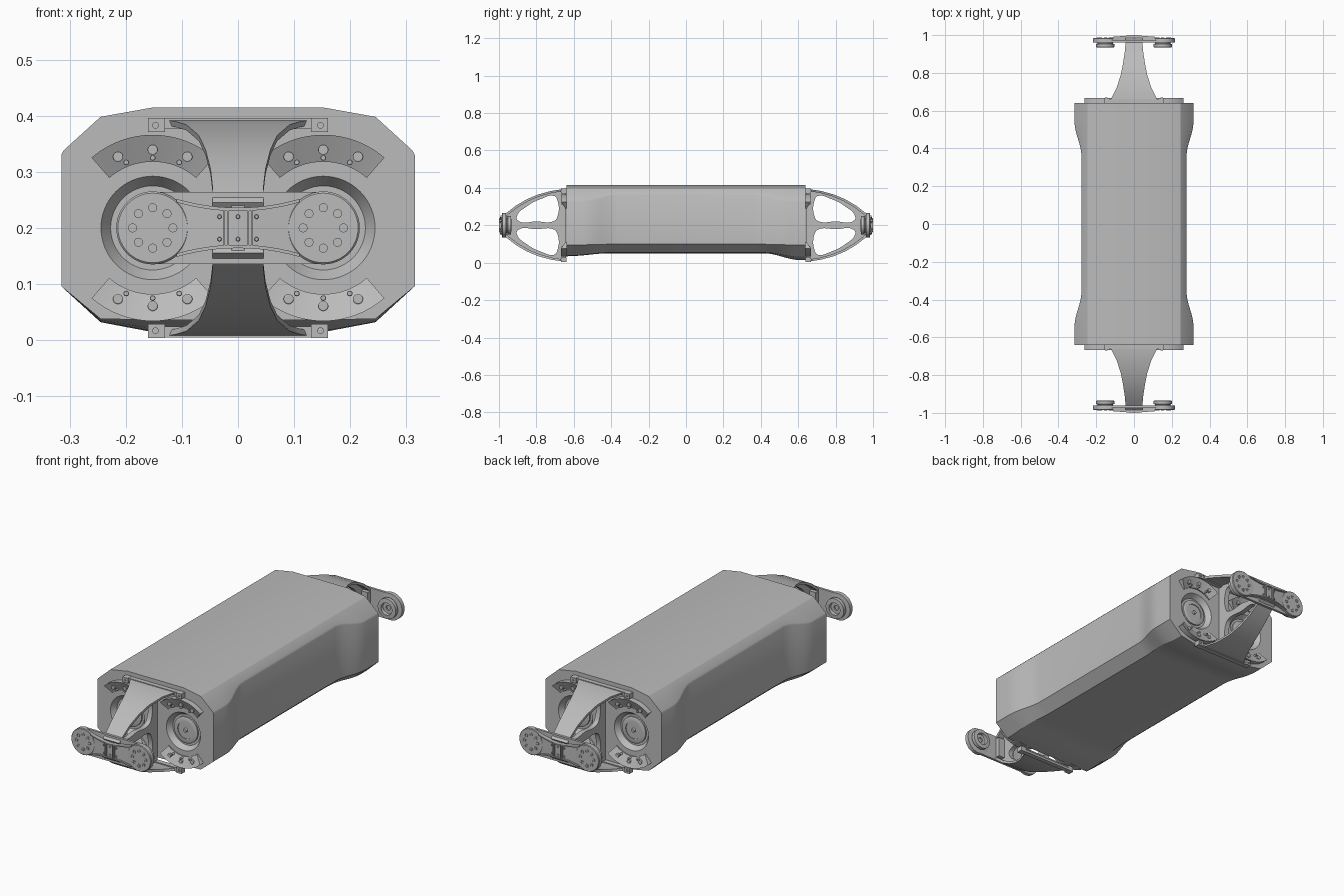
import bpy, bmesh, math
from math import sin, cos, pi, radians

cube = bpy.data.objects.get("Cube")
if cube:
    bpy.data.objects.remove(cube)

grey = bpy.data.materials.new("Satin grey")
grey.use_nodes = True
COLOUR = (0.5, 0.5, 0.5, 1)
grey.diffuse_color = COLOUR
grey.node_tree.nodes["Principled BSDF"].inputs["Base Color"].default_value = COLOUR

MID = 0.2    # height of the axle line, where end parts have their origin
AXLE = 0.152  # sideways offset of each pulley


def loft(bm, rings):
    """Capped skin through rings with equal point counts."""
    rows = [[bm.verts.new(p) for p in ring] for ring in rings]
    n = len(rows[0])
    for a, b in zip(rows, rows[1:]):
        for i in range(n):
            j = (i + 1) % n
            bm.faces.new((a[i], a[j], b[j], b[i]))
    bm.faces.new(rows[0])
    bm.faces.new(rows[-1][::-1])


def lathe(bm, profile, cx=0.0, cz=0.0, n=40):
    """Solid of revolution about the y direction; profile is (radius, y)."""
    loft(bm, [[(cx + r * cos(2 * pi * i / n), y, cz + r * sin(2 * pi * i / n))
               for i in range(n)] for r, y in profile])


def prism(bm, outline, y0, y1):
    loft(bm, [[(x, y, z) for x, z in outline] for y in (y0, y1)])


def box(bm, x0, x1, y0, y1, z0, z1):
    prism(bm, [(x0, z0), (x1, z0), (x1, z1), (x0, z1)], y0, y1)


def dress(obj, axes):
    """Mirror, then shade smooth with sharp edges."""
    if any(axes):
        mod = obj.modifiers.new("Mirror", 'MIRROR')
        mod.use_axis = axes
        mod.use_mirror_merge = False
    bpy.ops.object.select_all(action='DESELECT')
    obj.select_set(True)
    bpy.context.view_layer.objects.active = obj
    for mod in list(obj.modifiers):
        bpy.ops.object.modifier_apply(modifier=mod.name)
    bpy.ops.object.shade_smooth_by_angle(angle=radians(28))


def finish(bm, name, axes=(False, True, False), z=MID):
    bmesh.ops.recalc_face_normals(bm, faces=bm.faces[:])
    mesh = bpy.data.meshes.new(name)
    bm.to_mesh(mesh)
    bm.free()
    mesh.materials.append(grey)
    obj = bpy.data.objects.new(name, mesh)
    bpy.context.collection.objects.link(obj)
    obj.location.z = z
    dress(obj, axes)
    return obj


def ease(a, b, v):
    t = min(1, max(0, (v - a) / (b - a)))
    return t * t * (3 - 2 * t)


# Body: chamfered section, flared at both ends and dropped at the rear
def section(y):
    flare = ease(0.36, 0.54, abs(y))
    drop = ease(0.42, 0.61, y)
    w = 0.278 + 0.037 * flare
    front = ease(0.42, 0.61, -y)
    half = [(0.15, 0.415), (0.245, 0.398), (w - 0.004, 0.338 + (0.315 - w) * 0.9),
            (w, 0.33 + (0.315 - w) * 0.9), (w, 0.1 - 0.004 * flare),
            (0.225 + 0.02 * flare, 0.054 - 0.022 * drop - 0.016 * front),
            (0.15, 0.05 - 0.036 * drop - 0.014 * front)]
    return [(x, y, z) for x, z in half] + [(-x, y, z) for x, z in half[::-1]]


slope = [0.36 + 0.025 * i for i in range(11)]
stations = [-0.64] + [-y for y in slope[::-1]] + slope + [0.64]
bm = bmesh.new()
loft(bm, [section(y) for y in stations])
body = finish(bm, "body", (False, False, False), 0)

# Conical pulley wells cut in both end faces
bm = bmesh.new()
lathe(bm, [(0.106, -0.66), (0.075, -0.615)], AXLE, n=64)
cutter = finish(bm, "well_cutter", (True, True, False))
cutter.hide_render = True
cut = body.modifiers.new("Wells", 'BOOLEAN')
cut.operation = 'DIFFERENCE'
cut.solver = 'EXACT'
cut.object = cutter
bpy.context.view_layer.update()
dress(body, (False, False, False))
bpy.data.objects.remove(cutter)

# Stepped disc and centre pin inside each well
bm = bmesh.new()
lathe(bm, [(0.064, -0.61), (0.064, -0.622), (0.058, -0.625), (0.042, -0.625),
           (0.042, -0.621), (0.01, -0.621), (0.008, -0.63)], AXLE)
finish(bm, "well_disc", (True, True, False))

# Arc wedges above and below each well, leaning towards the axle
def polar(r, deg):
    return AXLE + r * sin(radians(deg)), r * cos(radians(deg))


bm = bmesh.new()
wedge = []
for k in range(17):
    deg = -41 + 82 * k / 16
    (xi, zi), (xo, zo) = polar(0.118, deg), polar(0.166, deg)
    wedge.append([(xi, -0.63, zi), (xo, -0.63, zo), (xo, -0.668, zo), (xi, -0.645, zi)])
loft(bm, wedge)
finish(bm, "arc_wedge", (True, True, True))

bm = bmesh.new()
for r, deg, size in [(0.141, -26, 0.009), (0.141, 26, 0.009), (0.139, 0, 0.009),
                     (0.126, -22, 0.005), (0.126, 22, 0.005), (0.125, 0, 0.005)]:
    x, z = polar(r, deg)
    lathe(bm, [(size, -0.64), (size, -0.664), (size * 0.8, -0.665)], x, z, 16)
finish(bm, "arc_studs", (True, True, True))

# Bracket arms: curved blades tapering from the body to the link (y, z, half width)
ARM = [(-0.645, 0.193, 0.132), (-0.68, 0.19, 0.112), (-0.72, 0.184, 0.092),
       (-0.79, 0.165, 0.07), (-0.85, 0.14, 0.058), (-0.91, 0.105, 0.049),
       (-0.955, 0.07, 0.045), (-0.985, 0.045, 0.045)]
bm = bmesh.new()
loft(bm, [[(-w, y, z), (w, y, z), (w, y + 0.008, z - 0.01), (-w, y + 0.008, z - 0.01)]
          for y, z, w in ARM])
finish(bm, "bracket_arm", (False, True, True))

# Mounting bars with end bosses
bm = bmesh.new()
box(bm, -0.135, 0.135, -0.662, -0.638, 0.176, 0.195)
for side in (-1, 1):
    box(bm, side * 0.13, side * 0.16, -0.668, -0.638, 0.171, 0.196)
    lathe(bm, [(0.006, -0.65), (0.006, -0.671), (0.003, -0.671), (0.003, -0.669)],
          side * 0.147, 0.183, 16)
finish(bm, "mounting_bar", (False, True, True))

# Bracket web: flat plate with two rounded windows
curve = bpy.data.curves.new("bracket_web", 'CURVE')
curve.dimensions = '2D'
curve.fill_mode = 'BOTH'
curve.extrude = 0.012
curve.resolution_u = 6


def spline(points, kind):
    s = curve.splines.new(kind)
    s.use_cyclic_u = True
    if kind == 'POLY':
        s.points.add(len(points) - 1)
        for p, (u, v) in zip(s.points, points):
            p.co = (u, v, 0, 1)
    else:
        s.bezier_points.add(len(points) - 1)
        for p, (u, v) in zip(s.bezier_points, points):
            p.co = (u, v, 0)
            p.handle_left_type = p.handle_right_type = 'AUTO'


rim = [(y + 0.004, z - 0.005) for y, z, w in ARM]
spline(rim + [(y, -z) for y, z in rim[::-1]], 'POLY')
window = [(-0.69, 0.04), (-0.69, 0.14), (-0.705, 0.157), (-0.77, 0.143),
          (-0.85, 0.102), (-0.905, 0.045), (-0.898, 0.025), (-0.8, 0.021), (-0.705, 0.023)]
for side in (1, -1):
    spline([(y, z * side) for y, z in window], 'BEZIER')
curve.materials.append(grey)
web = bpy.data.objects.new("bracket_web", curve)
bpy.context.collection.objects.link(web)
web.location.z = MID
web.rotation_euler = (pi / 2, 0, pi / 2)
bpy.ops.object.select_all(action='DESELECT')
web.select_set(True)
bpy.context.view_layer.objects.active = web
bpy.ops.object.convert(target='MESH')
dress(bpy.context.view_layer.objects.active, (True, False, False))

# Link plate: rounded bar joining the two pulleys, with a block behind it
bm = bmesh.new()
turn = [radians(-90 + 10 * i) for i in range(19)]
right = [(AXLE + 0.064 * cos(a), 0.064 * sin(a)) for a in turn]
prism(bm, right + [(-x, -z) for x, z in right], -0.974, -0.962)
box(bm, -0.045, 0.045, -0.97, -0.94, -0.05, 0.05)
finish(bm, "link_plate")

# Waisted link face, bowed forward in the middle
bm = bmesh.new()
def waist(x):
    return 0.036 + 1.3 * x * x


spans = [-0.11 + 0.22 * i / 12 for i in range(13)]
loft(bm, [[(x, -0.965, -waist(x)), (x, -0.965, waist(x)),
           (x, -0.992 + 0.08 * abs(x), waist(x)), (x, -0.992 + 0.08 * abs(x), -waist(x))]
          for x in spans])
finish(bm, "link_waist")

# Raised ribs and centre frame on the link
bm = bmesh.new()
for side in (-1, 1):
    loft(bm, [[(x, -0.97, side * waist(x)), (x, -0.97, side * (waist(x) - 0.006)),
               (x, -1 + 0.08 * abs(x), side * (waist(x) - 0.006)),
               (x, -1 + 0.08 * abs(x), side * waist(x))] for x in spans])
    for x in (0.017, 0.023):
        box(bm, side * x, side * (x + 0.003), -1, -0.98, -0.036, 0.036)
finish(bm, "link_ribs")

bm = bmesh.new()
for x in (-0.033, 0, 0.033):
    for z in (-0.02, 0.02):
        lathe(bm, [(0.004, -0.98), (0.004, -0.995), (0.003, -0.996)], x, z, 12)
finish(bm, "link_screws")

# Pulleys: front flange, neck, hollow rear wheel
bm = bmesh.new()
lathe(bm, [(0.062, -0.985), (0.065, -0.982), (0.065, -0.962), (0.04, -0.96),
           (0.04, -0.955), (0.049, -0.953), (0.049, -0.936), (0.03, -0.934),
           (0.028, -0.948), (0.012, -0.948), (0.012, -0.955)], AXLE, n=48)
finish(bm, "pulley", (True, True, False))

bm = bmesh.new()
for i in range(8):
    a = i * pi / 4
    lathe(bm, [(0.008, -0.98), (0.008, -0.988), (0.005, -0.988), (0.005, -0.9855)],
          AXLE + 0.036 * cos(a), 0.036 * sin(a), 16)
finish(bm, "pulley_bolts", (True, True, False))
